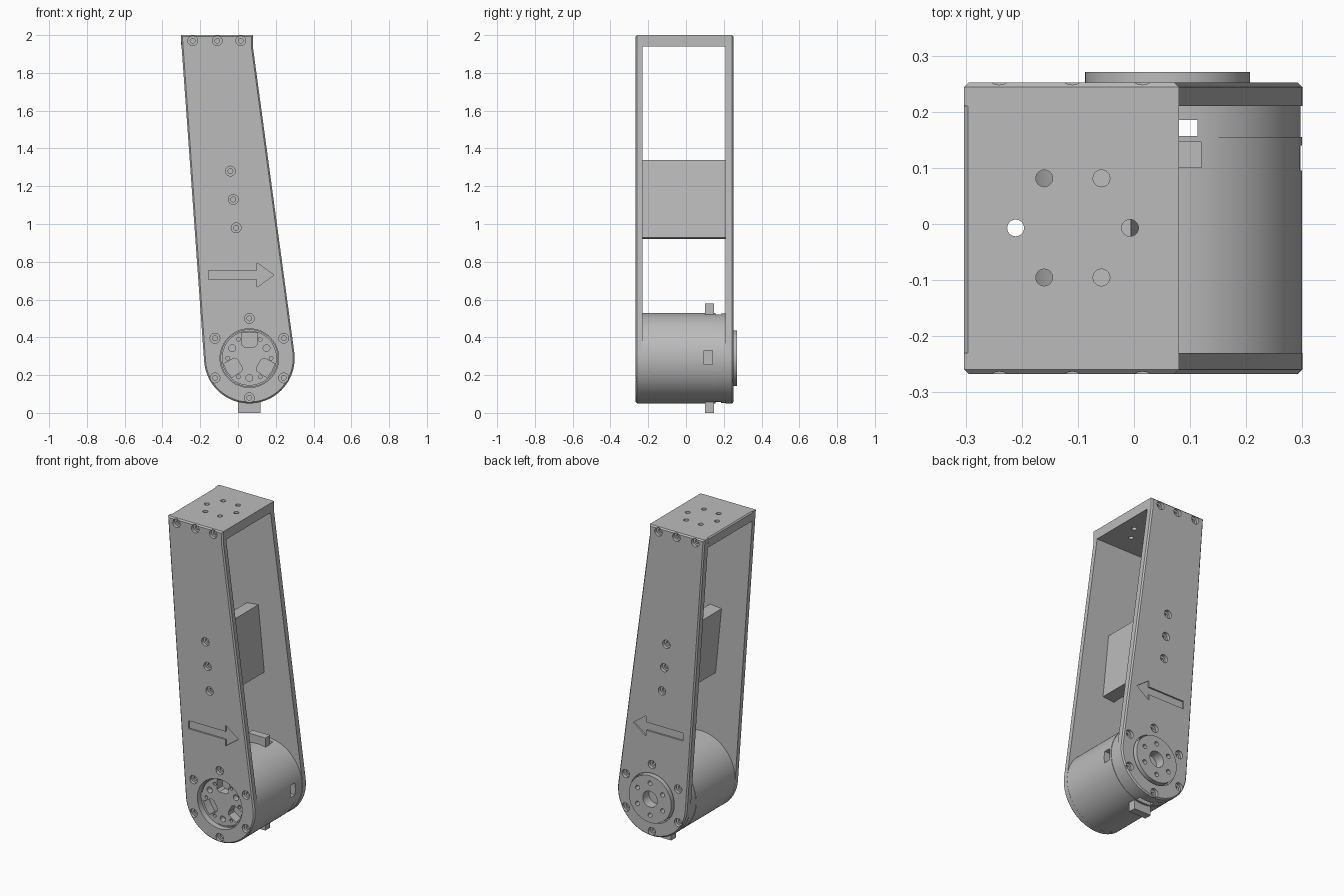
import bpy, bmesh
from math import cos, sin, radians, tau
from mathutils import Matrix

default = bpy.data.objects.get("Cube")
if default:
    bpy.data.objects.remove(default, do_unlink=True)

grey = bpy.data.materials.new("machined grey")
grey.use_nodes = True
colour = (0.5, 0.5, 0.5, 1)
grey.diffuse_color = colour
grey.node_tree.nodes["Principled BSDF"].inputs["Base Color"].default_value = colour

CX, CZ, R = 0.06, 0.29, 0.24            # joint axis and end radius
FRONT, FRONT_IN = -0.267, -0.23         # front plate, outer and inner face
BACK, BACK_IN = 0.252, 0.21             # back plate, outer and inner face


def ring(x, z, r, n=32, start=0.0):
    return [(x + r * cos(tau * i / n + start), z + r * sin(tau * i / n + start)) for i in range(n)]


def polar(r, degrees):
    return CX + r * cos(radians(degrees)), CZ + r * sin(radians(degrees))


def prism(bm, outline, y0, y1):
    """Extrude an x-z outline along y; returns the face at y1."""
    base = bm.faces.new([bm.verts.new((x, y0, z)) for x, z in outline])
    out = bmesh.ops.extrude_face_region(bm, geom=[base])["geom"]
    bmesh.ops.translate(bm, verts=[v for v in out if isinstance(v, bmesh.types.BMVert)], vec=(0, y1 - y0, 0))
    return [f for f in out if isinstance(f, bmesh.types.BMFace)][0]


def box(bm, x0, x1, y0, y1, z0, z1):
    return prism(bm, [(x0, z0), (x1, z0), (x1, z1), (x0, z1)], y0, y1)


def make(name, bm):
    bmesh.ops.recalc_face_normals(bm, faces=bm.faces)
    mesh = bpy.data.meshes.new(name)
    bm.to_mesh(mesh)
    bm.free()
    mesh.materials.append(grey)
    obj = bpy.data.objects.new(name, mesh)
    bpy.context.collection.objects.link(obj)
    return obj


def cut(obj, bm):
    """Subtract the shapes in bm from obj and discard the cutter."""
    cutter = make("cutter", bm)
    cutter.hide_render = True
    mod = obj.modifiers.new("cut", "BOOLEAN")
    mod.operation, mod.solver, mod.object = "DIFFERENCE", "EXACT", cutter
    result = bpy.data.meshes.new_from_object(obj.evaluated_get(bpy.context.evaluated_depsgraph_get()))
    obj.modifiers.clear()
    obj.data = result
    bpy.data.objects.remove(cutter, do_unlink=True)


def drill(obj, centres, r, y0, y1, n=20):
    bm = bmesh.new()
    for x, z in centres:
        prism(bm, ring(x, z, r, n), y0, y1)
    cut(obj, bm)


parts = []

# Side plates: tapered outline ending in a round, with chamfer, screws and arrow
arc = [polar(R, 184 + 183.7 * i / 48) for i in range(49)]
outline = [(0.08, 1.93), (0.08, 2.0), (-0.303, 2.0)] + arc
ARM_SCREWS = [(-0.04, 1.28), (-0.025, 1.13), (-0.01, 0.98)]
screws = [(-0.24, 1.97), (-0.11, 1.97), (0.015, 1.97)] + ARM_SCREWS
screws += [polar(0.21, 30 + 60 * i) for i in range(6)]
arrow = [(-0.155, 0.705), (0.1, 0.705), (0.1, 0.665), (0.19, 0.73), (0.1, 0.795), (0.1, 0.755), (-0.155, 0.755)]
for name, inner, outer in (("front_plate", FRONT_IN, FRONT), ("back_plate", BACK_IN, BACK)):
    side = 1 if outer > inner else -1
    bm = bmesh.new()
    cap = prism(bm, outline, inner, outer)
    bmesh.ops.bevel(bm, geom=list(cap.edges), offset=0.008, segments=1, affect="EDGES")
    plate = make(name, bm)
    drill(plate, [(CX, CZ)], 0.155, inner - side * 0.02, outer + side * 0.02, 64)
    drill(plate, screws, 0.026, outer - side * 0.02, outer + side * 0.02)
    drill(plate, screws, 0.013, outer - side * 0.032, outer + side * 0.02, 12)
    bm = bmesh.new()
    prism(bm, arrow, outer - side * 0.01, outer + side * 0.02)
    cut(plate, bm)
    parts.append(plate)

# Top plate with a circle of six mounting holes
bm = bmesh.new()
prism(bm, [(-0.3, 1.94), (0.08, 1.94), (0.08, 2.0), (-0.296, 2.0), (-0.303, 1.993)], FRONT_IN, BACK_IN)
top = make("top_plate", bm)
bm = bmesh.new()
for x, y in ring(-0.109, -0.007, 0.102, 6):
    bmesh.ops.create_cone(bm, cap_ends=True, segments=24, radius1=0.015, radius2=0.015,
                          depth=0.2, matrix=Matrix.Translation((x, y, 1.97)))
cut(top, bm)
parts.append(top)

# Tilted cross brace between the plates
bm = bmesh.new()
box(bm, -0.04, 0.04, FRONT_IN, BACK_IN, -0.207, 0.207)
bmesh.ops.rotate(bm, verts=bm.verts, matrix=Matrix.Rotation(radians(-5.7), 3, "Y"))
bmesh.ops.translate(bm, verts=bm.verts, vec=(-0.025, 0, 1.13))
parts.append(make("cross_brace", bm))

# Motor body: main drum and slightly smaller rear ring
bm = bmesh.new()
prism(bm, ring(CX, CZ, 0.2395, 96), FRONT_IN, 0.155)
drum = make("motor_drum", bm)
drill(drum, [(CX, CZ)], 0.15, FRONT_IN - 0.05, -0.12, 64)
bm = bmesh.new()
box(bm, 0.25, 0.4, 0.095, 0.14, 0.255, 0.33)
cut(drum, bm)
bm = bmesh.new()
prism(bm, ring(CX, CZ, 0.237, 96), 0.155, BACK_IN)
rear = make("motor_rear_ring", bm)
bm = bmesh.new()
box(bm, 0.01, 0.113, 0.157, 0.185, -0.1, 0.7)
cut(rear, bm)
parts += [drum, rear]

# Connector tabs above and below the drum
for name, z0, z1 in (("lower_tab", 0.0, 0.1), ("upper_tab", 0.48, 0.58)):
    bm = bmesh.new()
    box(bm, 0.0, 0.12, 0.1, 0.147, z0, z1)
    parts.append(make(name, bm))

# Front hub with three lobed pockets and bolt holes
bm = bmesh.new()
prism(bm, ring(CX, CZ, 0.145, 64), -0.236, -0.12)
hub = make("front_hub", bm)
lobe = [(0.058, -0.025), (0.07, -0.04), (0.132, -0.042), (0.137, 0), (0.132, 0.042), (0.07, 0.04), (0.058, 0.025)]
bm = bmesh.new()
for degrees in (90, 210, 330):
    c, s = cos(radians(degrees)), sin(radians(degrees))
    prism(bm, [(CX + a * c - b * s, CZ + a * s + b * c) for a, b in lobe], -0.3, -0.18)
cut(hub, bm)
drill(hub, [polar(0.105, a) for a in (30, 150, 270)], 0.018, -0.3, -0.2)
drill(hub, [polar(0.115, a + d) for a in (30, 150, 270) for d in (-30, 30)], 0.01, -0.3, -0.2, 12)
parts.append(hub)

# Rear output flange with a centre bore and six bolt holes
bm = bmesh.new()
cap = prism(bm, ring(CX, CZ, 0.147, 64), BACK_IN, 0.271)
flange = make("output_flange", bm)
drill(flange, [(CX, CZ)], 0.05, 0.1, 0.4, 40)
drill(flange, [polar(0.1, 30 + 60 * i) for i in range(6)], 0.014, 0.235, 0.4, 16)
parts.append(flange)

# Smooth the round surfaces, keep edges crisp
bpy.ops.object.select_all(action="DESELECT")
for part in parts:
    part.select_set(True)
bpy.context.view_layer.objects.active = parts[0]
bpy.ops.object.shade_smooth_by_angle(angle=radians(30))
